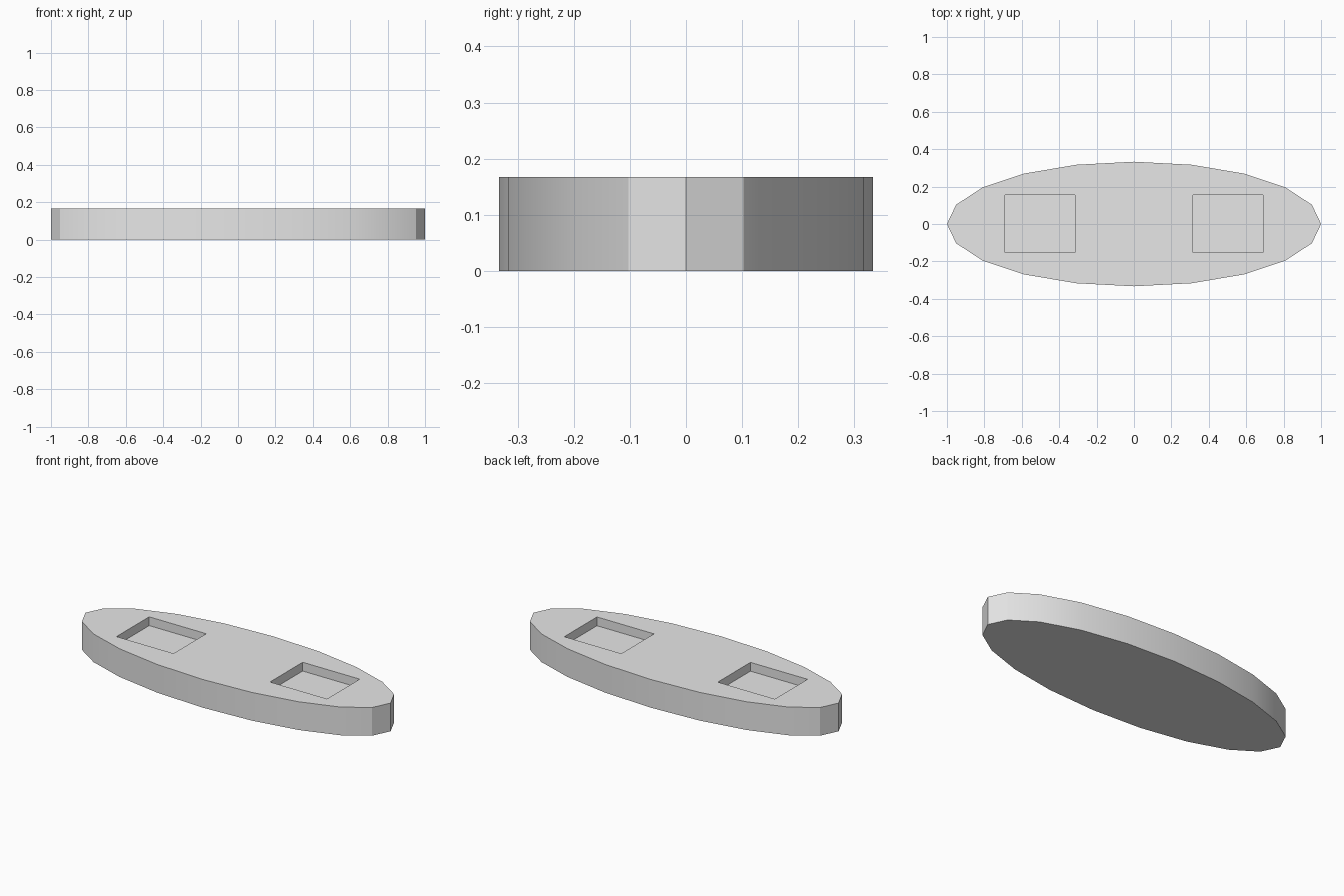
import bpy, math

if "Cube" in bpy.data.objects:
    bpy.data.objects.remove(bpy.data.objects["Cube"])

HEIGHT, DEPTH = 0.167, 0.052

grey = bpy.data.materials.new("light_grey")
grey.diffuse_color = (0.8, 0.8, 0.8, 1)
grey.use_nodes = True
grey.node_tree.nodes["Principled BSDF"].inputs["Base Color"].default_value = grey.diffuse_color

# Oval plate: a 20-sided prism stretched into an ellipse
bpy.ops.mesh.primitive_cylinder_add(vertices=20, radius=1, depth=HEIGHT,
                                    location=(0, 0, HEIGHT / 2))
plate = bpy.context.object
plate.name = "oval_plate"
plate.scale = (1, 0.333, 1)
bpy.ops.object.transform_apply(location=True, rotation=False, scale=True)
plate.data.materials.append(grey)

# Two rectangular pockets sunk into the top
for side, label in ((-1, "left"), (1, "right")):
    bpy.ops.mesh.primitive_cube_add(size=1, location=(side * 0.503, 0.001, HEIGHT - DEPTH + 0.1))
    cutter = bpy.context.object
    cutter.name = label + "_pocket_cutter"
    cutter.scale = (0.374, 0.306, 0.2)
    bpy.ops.object.transform_apply(location=True, rotation=False, scale=True)
    cutter.data.materials.append(grey)
    cutter.hide_render = True
    cutter.display_type = 'WIRE'
    cut = plate.modifiers.new(label + "_pocket", 'BOOLEAN')
    cut.operation = 'DIFFERENCE'
    cut.solver = 'EXACT'
    cut.object = cutter

# Bake the pockets in, then drop the cutters
bpy.ops.object.select_all(action='DESELECT')
plate.select_set(True)
bpy.context.view_layer.objects.active = plate
for name in [m.name for m in plate.modifiers]:
    bpy.ops.object.modifier_apply(modifier=name)
for ob in [o for o in bpy.data.objects if o != plate]:
    bpy.data.objects.remove(ob)

# Smooth rim with crisp edges
bpy.ops.object.shade_smooth_by_angle(angle=math.radians(30))
